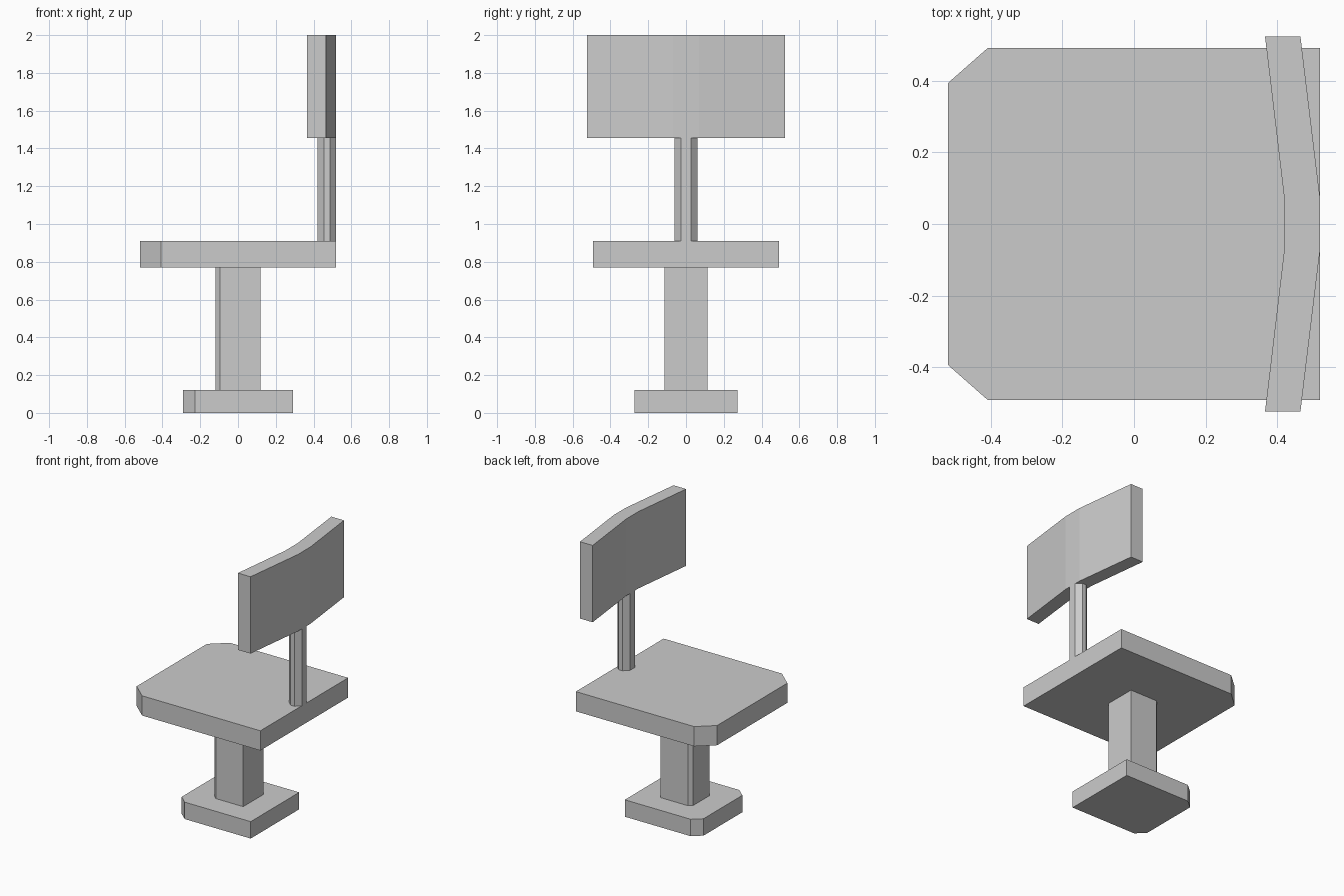
import bpy, bmesh

if "Cube" in bpy.data.objects:
    bpy.data.objects.remove(bpy.data.objects["Cube"])


def prism(name, outline, z0, z1):
    """Extrude a plan outline (counter-clockwise) from z0 up to z1."""
    bm = bmesh.new()
    face = bm.faces.new([bm.verts.new((x, y, z0)) for x, y in outline])
    top = bmesh.ops.extrude_face_region(bm, geom=[face])["geom"]
    for v in top:
        if isinstance(v, bmesh.types.BMVert):
            v.co.z = z1
    bmesh.ops.recalc_face_normals(bm, faces=bm.faces)
    mesh = bpy.data.meshes.new(name)
    bm.to_mesh(mesh)
    bm.free()
    obj = bpy.data.objects.new(name, mesh)
    bpy.context.collection.objects.link(obj)
    return obj


def mirrored(half):
    """Close a half outline (y > 0) by mirroring it across y = 0."""
    return half + [(x, -y) for x, y in reversed(half)]


def slab(name, hx, hy, z0, z1):
    """Block with the two corners on the -x side cut off."""
    half = [(hx, hy), (-0.785 * hx, hy), (-hx, 0.8 * hy)]
    return prism(name, mirrored(half), z0, z1)


# Pedestal and seat share one clipped-corner shape
slab("base", 0.29, 0.272, 0.0, 0.12)
slab("column", 0.12, 0.113, 0.12, 0.77)
slab("seat", 0.52, 0.492, 0.77, 0.91)

# Eight-sided post between seat and backrest
post = [(0.52, 0.027), (0.487, 0.061), (0.455, 0.061), (0.42, 0.027)]
prism("back_post", mirrored(post), 0.91, 1.46)

# Backrest bent forward at both ends
rest = [(0.52, 0.07), (0.465, 0.524), (0.366, 0.524), (0.42, 0.07)]
prism("backrest", mirrored(rest), 1.455, 2.0)
